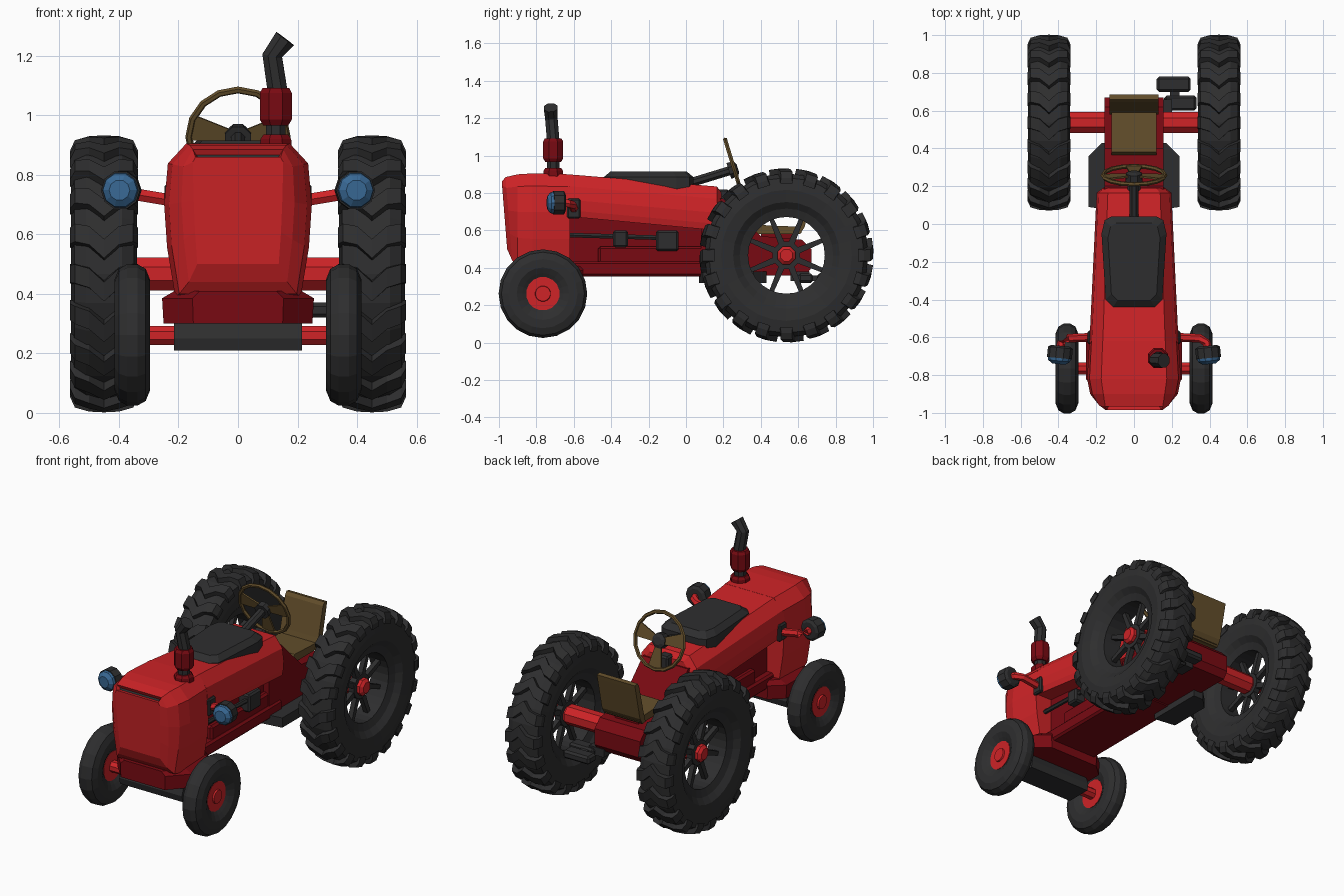
import bpy, bmesh, math
from mathutils import Vector, Matrix

if "Cube" in bpy.data.objects:
    bpy.data.objects.remove(bpy.data.objects["Cube"])

def material(name, rgb):
    m = bpy.data.materials.new(name)
    m.diffuse_color = (*rgb, 1)
    m.use_nodes = True
    m.node_tree.nodes["Principled BSDF"].inputs["Base Color"].default_value = m.diffuse_color
    return m

RED = material("red paint", (0.62, 0.017, 0.02))
DARK = material("dark red", (0.19, 0.003, 0.006))
BLACK = material("charcoal", (0.027, 0.027, 0.028))
TAN = material("tan leather", (0.125, 0.077, 0.024))
BLUE = material("blue glass", (0.04, 0.14, 0.30))

# ---- helpers: every part is a set of lofts between rings of points ----
def build(name, lofts, mat, closed=False):
    bm = bmesh.new()
    for rings in lofts:
        vs = [[bm.verts.new(p) for p in ring] for ring in rings]
        n = len(vs[0])
        for i in range(len(vs) if closed else len(vs) - 1):
            a, b = vs[i], vs[(i + 1) % len(vs)]
            for j in range(n):
                k = (j + 1) % n
                bm.faces.new((a[j], a[k], b[k], b[j]))
        if not closed:
            bm.faces.new(vs[0][::-1])
            bm.faces.new(vs[-1])
    bmesh.ops.recalc_face_normals(bm, faces=bm.faces)
    me = bpy.data.meshes.new(name)
    bm.to_mesh(me)
    bm.free()
    me.materials.append(mat)
    ob = bpy.data.objects.new(name, me)
    bpy.context.collection.objects.link(ob)
    return ob

def box_rings(x0, x1, y0, y1, z0, z1):
    return [[(x0, y0, z), (x1, y0, z), (x1, y1, z), (x0, y1, z)] for z in (z0, z1)]

def box(name, x0, x1, y0, y1, z0, z1, mat, bevel=0):
    ob = build(name, [box_rings(x0, x1, y0, y1, z0, z1)], mat)
    if bevel:
        md = ob.modifiers.new("bevel", 'BEVEL')
        md.width = bevel
        md.segments = 1
    return ob

def tube_rings(pts, radii, n=8):
    pts = [Vector(p) for p in pts]
    rings = []
    for i, p in enumerate(pts):
        t = (pts[min(i + 1, len(pts) - 1)] - pts[max(i - 1, 0)]).normalized()
        u = t.cross(Vector((0, 1, 0)) if abs(t.y) < 0.8 else Vector((1, 0, 0))).normalized()
        v = t.cross(u)
        r = radii[i] if isinstance(radii, (list, tuple)) else radii
        rings.append([p + r * (u * math.cos(a) + v * math.sin(a))
                      for a in [(j + 0.5) * 2 * math.pi / n for j in range(n)]])
    return rings

def tube(name, pts, radii, mat, n=8):
    return build(name, [tube_rings(pts, radii, n)], mat)

def polar(c, x, r, a):
    return (c[0] + x, c[1] - r * math.sin(a), c[2] + r * math.cos(a))

def lathe(name, c, profile, n, mat):
    rings = [[polar(c, x, r, 2 * math.pi * i / n) for x, r in profile] for i in range(n)]
    return build(name, [rings], mat, closed=True)

def extrude_x(name, yz, w, mat):
    return build(name, [[[(x, y, z) for y, z in yz] for x in (-w, w)]], mat)

def symmetric(half):
    return half + [(-x, y, z) for x, y, z in reversed(half)]

# ---- nose with recessed grille ----
def nose_ring(y, zb, zt, w, fx=(0.85, 0.96, 1, 0.95, 0.7), fz=(0, 0.32, 0.6, 0.87, 1), lean=0):
    h = zt - zb
    return symmetric([(w * a, y + lean * (zt - zb - b * h), zb + b * h) for a, b in zip(fx, fz)])

nose = build("nose", [[
    nose_ring(-0.985, 0.50, 0.86, 0.152, (0.9, 0.95, 0.98, 1, 0.94), (0, 0.3, 0.6, 0.95, 1), 0.08),
    nose_ring(-0.965, 0.44, 0.885, 0.19, (0.87, 0.96, 1, 0.97, 0.8), lean=0.08),
    nose_ring(-0.90, 0.40, 0.90, 0.232),
    nose_ring(-0.82, 0.39, 0.905, 0.248),
    nose_ring(-0.62, 0.39, 0.90, 0.237)]], RED)
nose.data.materials.append(BLACK)
bm = bmesh.new()
bm.from_mesh(nose.data)
cap = min(bm.faces, key=lambda f: f.calc_center_median().y)
bmesh.ops.inset_region(bm, faces=[cap], thickness=0.015, depth=-0.02)
cap.material_index = 1
bm.to_mesh(nose.data)
bm.free()

# ---- hood ----
HX, HZ = (0.94, 0.98, 1, 0.95, 0.7), (0, 0.15, 0.4, 0.72, 1)
build("hood", [[nose_ring(-0.63, 0.675, 0.90, 0.236, HX, HZ),
                nose_ring(0.165, 0.60, 0.835, 0.198, HX, HZ),
                nose_ring(0.19, 0.62, 0.80, 0.165, HX, HZ)]], RED)

# ---- fuel tank pad on the hood ----
pad = [(0.11, -0.44), (0.15, -0.40), (0.172, -0.05), (0.155, 0.02), (0.12, 0.04)]
pad = pad + [(-x, y) for x, y in reversed(pad)]
build("tank_pad", [[[(x, y, 0.80) for x, y in pad],
                    [(x, y, 0.885) for x, y in pad],
                    [(x * 0.8, -0.2 + (y + 0.2) * 0.85, 0.915) for x, y in pad]]], BLACK)

# ---- engine, frame and transmission ----
box("engine_block", -0.12, 0.12, -0.64, 0.18, 0.42, 0.70, DARK)
box("engine_side", -0.15, 0.15, -0.47, 0.10, 0.42, 0.515, DARK, 0.012)
box("frame_rail", -0.165, 0.165, -0.70, 0.20, 0.355, 0.435, DARK, 0.012)
extrude_x("transmission", [(0.08, 0.36), (0.64, 0.36), (0.67, 0.40), (0.67, 0.50), (0.62, 0.55),
                           (0.40, 0.57), (0.20, 0.77), (0.08, 0.77)], 0.155, DARK)
base = [(0.15, -0.93), (0.25, -0.82), (0.25, -0.62), (0.17, -0.55)]
base = base + [(-x, y) for x, y in reversed(base)]
build("nose_base", [[[(x, y, 0.30) for x, y in base], [(x * 1.02, y, 0.385) for x, y in base],
                     [(x * 0.85, y, 0.41) for x, y in base]]], DARK)

# ---- engine fittings ----
tube("fuel_pipe", [(0.165, -0.62, 0.575), (0.165, -0.10, 0.56)], 0.014, BLACK, 6)
box("fuel_filter", 0.11, 0.19, -0.39, -0.31, 0.51, 0.60, BLACK, 0.01)
box("battery_box", 0.11, 0.19, -0.16, -0.04, 0.49, 0.60, BLACK, 0.01)

# ---- axles ----
build("front_beam", [[[(x, -0.765 + dy, z) for dy, z in
      ((-0.08, 0.21), (0.08, 0.21), (0.09, 0.25), (0.07, 0.305), (-0.07, 0.305), (-0.09, 0.25))]
      for x in (-0.215, 0.215)]], BLACK)
tube("front_axle", [(-0.37, -0.765, 0.26), (0.37, -0.765, 0.26)], 0.035, RED)
tube("rear_axle", [(-0.42, 0.537, 0.467), (0.42, 0.537, 0.467)], 0.06, RED)

# ---- wheels ----
TYRE = [(0.06, 0.205), (0.075, 0.25), (0.102, 0.285), (0.111, 0.35), (0.10, 0.415), (0.06, 0.438)]
TYRE = TYRE + [(-x, r) for x, r in reversed(TYRE)]
FRONT = [(0.03, 0.085), (0.045, 0.11), (0.06, 0.14), (0.06, 0.185), (0.045, 0.222), (0.018, 0.237)]
FRONT = FRONT + [(-x, r) for x, r in reversed(FRONT)]
LUG = [(-0.114, 0.385, 0.415, 0), (-0.098, 0.40, 0.45, 0), (-0.05, 0.42, 0.463, 0.03),
       (0, 0.42, 0.466, 0.13), (0.05, 0.42, 0.463, 0.03), (0.098, 0.40, 0.45, 0), (0.114, 0.385, 0.415, 0)]
for s, side in ((1, "right"), (-1, "left")):
    c = (s * 0.45, 0.537, 0.467)
    lathe(side + "_rear_tyre", c, TYRE, 28, BLACK)
    lugs = []
    for k in range(20):
        a0 = k * math.pi / 10
        lugs.append([[polar(c, x, r, a0 + off + d) for d, r in
                      ((-0.085, ri), (-0.07, ro), (0.07, ro), (0.085, ri))] for x, ri, ro, off in LUG])
    build(side + "_rear_treads", lugs, BLACK)
    # spokes run from the hub plate to the rim
    spokes = [tube_rings([(c[0] - 0.02, *c[1:]), (c[0] + 0.02, *c[1:])], 0.075, 16)]
    for k in range(8):
        a = (k + 0.5) * math.pi / 4
        spokes.append([[polar(c, x, r, a + d / r) for x, d in
                        ((-0.015, -w), (0.015, -w), (0.015, w), (-0.015, w))]
                       for r, w in ((0.05, 0.018), (0.215, 0.012))])
    build(side + "_rear_spokes", spokes, BLACK)
    tube(side + "_rear_hub", [(c[0] - s * 0.05, *c[1:]), (c[0] + s * 0.04, *c[1:]),
                              (c[0] + s * 0.055, *c[1:])], [0.052, 0.052, 0.035], RED)
    f = (s * 0.355, -0.765, 0.262)
    lathe(side + "_front_tyre", f, FRONT, 20, BLACK)
    tube(side + "_front_hub", [(f[0] + s * d, *f[1:]) for d in (-0.035, 0.035, 0.035, 0.022, 0.022, 0.045, 0.045)],
         [0.09, 0.09, 0.065, 0.058, 0.045, 0.04, 0.025], RED, 16)

    # ---- headlights on arms ----
    box(side + "_lamp_bracket", *sorted((s * 0.22, s * 0.247)), -0.635, -0.565, 0.665, 0.77, BLACK, 0.008)
    tube(side + "_lamp_arm", [(s * 0.23, -0.60, 0.715), (s * 0.35, -0.605, 0.735),
                              (s * 0.385, -0.63, 0.745), (s * 0.393, -0.67, 0.75)], 0.023, RED, 6)
    L, d = Vector((s * 0.393, -0.69, 0.748)), Vector((s * 0.1, -1, 0)).normalized()
    tube(side + "_lamp_case", [L + d * t for t in (-0.045, -0.035, 0.02)], [0.05, 0.066, 0.066], BLACK, 10)
    tube(side + "_lamp_glass", [L + d * t for t in (0.018, 0.035, 0.052)], [0.061, 0.058, 0.035], BLUE, 10)

    # ---- footboards ----
    out = [(0.10, 0.07), (0.24, 0.09), (0.24, 0.36), (0.17, 0.43), (0.10, 0.43)]
    build(side + "_footboard", [[[(s * x, y, z) for x, y in out] for z in (0.32, 0.38)]], BLACK)

# ---- rear steps on the right side ----
box("rear_step_inner", 0.16, 0.33, 0.60, 0.68, 0.32, 0.37, BLACK, 0.012)
box("rear_step_stem", 0.19, 0.24, 0.66, 0.72, 0.33, 0.36, BLACK)
box("rear_step_outer", 0.12, 0.30, 0.70, 0.78, 0.32, 0.37, BLACK, 0.012)
box("rear_step_mount", 0.10, 0.20, 0.56, 0.66, 0.33, 0.38, BLACK)

# ---- exhaust ----
EX, EY = 0.127, -0.71
tube("exhaust_base", [(EX, EY, 0.88), (EX, EY, 0.92), (EX, EY, 0.935)], [0.058, 0.056, 0.045], DARK)
tube("exhaust_neck", [(EX, EY, 0.92), (EX, EY, 0.99)], 0.036, BLACK)
tube("muffler", [(EX, EY, z) for z in (0.965, 0.985, 1.075, 1.092)], [0.045, 0.058, 0.058, 0.048], DARK)
tube("exhaust_pipe", [(0.133, EY, 1.08), (0.115, EY - 0.01, 1.20), (0.158, EY - 0.013, 1.257)],
     [0.036, 0.036, 0.04], BLACK)

# ---- steering column and wheel ----
C = Vector((0, 0.258, 0.927))
tube("steering_column", [(0, -0.01, 0.845), C], 0.026, BLACK)
box("column_bracket", -0.035, 0.035, 0.12, 0.23, 0.74, 0.82, BLACK, 0.01)
M = Matrix.Translation(C) @ Matrix.Rotation(math.radians(-73), 4, 'X')  # local z = wheel normal
rim = [[M @ Vector(((0.165 + 0.012 * math.cos(b)) * math.cos(a), (0.165 + 0.012 * math.cos(b)) * math.sin(a),
                    0.012 * math.sin(b))) for b in [j * math.pi / 3 for j in range(6)]]
       for a in [i * math.pi / 8 for i in range(16)]]
build("steering_wheel", [rim], TAN, closed=True)
wedges = []
for deg in (-12, 192, 90):  # local -y points up
    a = math.radians(deg)
    R = M @ Matrix.Rotation(a, 4, 'Z')
    wedges.append([[R @ Vector((x, w * i, 0.005 * j)) for i, j in ((-1, -1), (1, -1), (1, 1), (-1, 1))]
                   for x, w in ((0.02, 0.018), (0.163, 0.045))])
build("steering_spokes", wedges, TAN)
n = M.to_3x3() @ Vector((0, 0, 1))
tube("steering_hub", [C - n * 0.03, C + n * 0.01, C + n * 0.02], [0.048, 0.045, 0.025], BLACK)

# ---- seat ----
extrude_x("seat_cushion", [(0.36, 0.60), (0.38, 0.63), (0.60, 0.62), (0.62, 0.59), (0.58, 0.58), (0.37, 0.58)],
          0.12, TAN)
extrude_x("seat_back", [(0.58, 0.585), (0.60, 0.65), (0.645, 0.83), (0.66, 0.85), (0.685, 0.845),
                        (0.68, 0.82), (0.635, 0.62), (0.61, 0.58)], 0.13, TAN)
box("seat_post", -0.08, 0.08, 0.40, 0.58, 0.53, 0.59, DARK)
